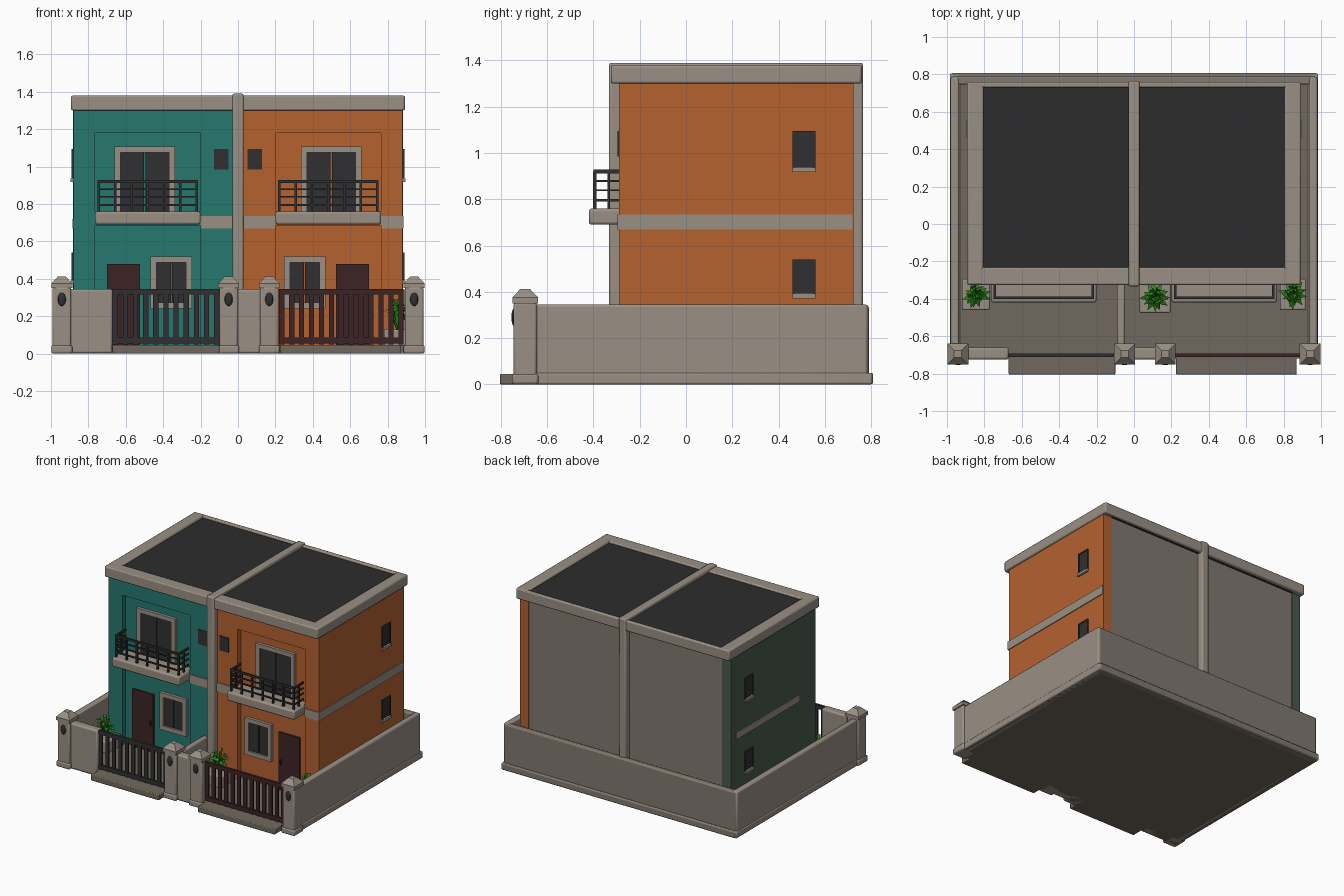
import bpy, bmesh, math, random
from mathutils import Vector, Matrix

if "Cube" in bpy.data.objects:
    bpy.data.objects.remove(bpy.data.objects["Cube"])

random.seed(4)


def mat(name, hexcol):
    m = bpy.data.materials.new(name)
    c = [int(hexcol[i:i + 2], 16) / 255 for i in (0, 2, 4)]
    m.diffuse_color = [((v + 0.055) / 1.055) ** 2.4 if v > 0.04 else v / 12.92 for v in c] + [1]
    m.use_nodes = True
    m.node_tree.nodes["Principled BSDF"].inputs["Base Color"].default_value = m.diffuse_color
    return m


STONE = mat("light stone", "9A9085")
BACK = mat("dull render", "82796F")
GROUND = mat("paving", "71695E")
TEAL = mat("teal paint", "26786F")
GREEN_GREY = mat("faded green paint", "4A5B4E")
ORANGE = mat("orange paint", "B56230")
DARK = mat("dark metal and glass", "303032")
ROOF = mat("roof felt", "2C2C2D")
MAROON = mat("dark red wood", "3D2425")
LEAF = mat("leaf green", "2F8A1C")


def finish(name, bm, m, bevel=0):
    bmesh.ops.recalc_face_normals(bm, faces=bm.faces)
    me = bpy.data.meshes.new(name)
    bm.to_mesh(me)
    bm.free()
    me.materials.append(m)
    ob = bpy.data.objects.new(name, me)
    bpy.context.collection.objects.link(ob)
    if bevel:
        mod = ob.modifiers.new("soft edges", 'BEVEL')
        mod.width, mod.segments = bevel, 2
        bpy.context.view_layer.objects.active = ob
        ob.select_set(True)
        bpy.ops.object.shade_smooth_by_angle(angle=math.radians(50))
        ob.select_set(False)
    return ob


def boxes(name, m, items, s=1, bevel=0):
    """One object of boxes (x0, x1, y0, y1, z0, z1); s=-1 mirrors in x."""
    bm = bmesh.new()
    for x0, x1, y0, y1, z0, z1 in items:
        M = Matrix.Translation((s * (x0 + x1) / 2, (y0 + y1) / 2, (z0 + z1) / 2)) @ \
            Matrix.Diagonal((abs(x1 - x0), abs(y1 - y0), abs(z1 - z0), 1))
        bmesh.ops.create_cube(bm, size=1, matrix=M)
    return finish(name, bm, m, bevel)


def opening(name, s, x0, x1, z0, z1, y, f, pane, sill=True):
    """Framed opening on a front wall at depth y."""
    a, b = y - 0.022, y + 0.01
    parts = [(x0, x0 + f, a, b, z0, z1), (x1 - f, x1, a, b, z0, z1), (x0 + f, x1 - f, a, b, z1 - f, z1)]
    if sill:
        parts.append((x0 + f, x1 - f, a, b, z0, z0 + f))
    boxes(name + "_frame", STONE, parts, s)
    mid = (x0 + x1) / 2
    boxes(name + "_shutters", pane, [(x0 + f, mid - .003, y - .009, b, z0, z1 - f),
                                     (mid + .003, x1 - f, y - .009, b, z0, z1 - f)], s)


def house(name, s, front, side):
    # painted body with recessed bays
    body = boxes(name + "_walls", front, [(0, .88, -.29, .72, .02, 1.32)], s)
    cut = boxes("bay_cutter", front, [(.2, .765, -.5, -.25, .76, 1.18), (.2, .765, -.5, -.25, .04, .685)], s)
    cut.hide_render = True
    mod = body.modifiers.new("bays", 'BOOLEAN')
    mod.object, mod.operation, mod.solver = cut, 'DIFFERENCE', 'EXACT'
    bpy.context.view_layer.objects.active = body
    bpy.ops.object.modifier_apply(modifier="bays")
    bpy.data.objects.remove(cut)
    body.data.materials.append(side)
    body.data.materials.append(BACK)
    for p in body.data.polygons:
        p.material_index = 2 if p.normal.y > .5 else 1 if p.normal.x * s > .5 and abs(p.center.x) > .87 else 0
    boxes(name + "_back_corner_paint", side, [(.81, .882, .715, .724, .03, 1.31)], s)

    # belt course
    belt = [(.03, .2, -.297, -.28, .67, .735)]
    if s > 0:
        belt += [(.765, .886, -.297, -.28, .67, .735), (.87, .886, -.29, .72, .67, .735)]
    else:
        belt += [(.87, .886, -.1, .66, .67, .72)]
    boxes(name + "_belt_course", STONE, belt, s)

    # doors and windows
    opening(name + "_balcony_door", s, .337, .66, .76, 1.107, -.25, .032, DARK, False)
    opening(name + "_front_window", s, .245, .468, .24, .52, -.25, .032, DARK)
    boxes(name + "_front_door", MAROON, [(.525, .7, -.265, -.24, .04, .48)], s)
    boxes(name + "_door_handle", DARK, [(.54, .55, -.275, -.26, .24, .28)], s)
    boxes(name + "_small_window", DARK, [(.052, .128, -.297, -.28, .985, 1.095)], s)
    for label, z0, z1 in (("upper", .925, 1.095), ("lower", .38, .54)):
        n = name + "_" + label + "_side_window"
        boxes(n, DARK, [(.87, .885, .47, .55, z0 + .015, z1 - .01)], s)
        boxes(n + "_sill", STONE, [(.87, .896, .46, .56, z0 - .008, z0 + .012)], s)
        boxes(n + "_frame", DARK, [(.87, .889, .46, .47, z0 + .012, z1), (.87, .889, .55, .56, z0 + .012, z1),
                                   (.87, .889, .47, .55, z1 - .01, z1)], s)

    # balcony slab and railing
    boxes(name + "_balcony_slab", STONE, [(.2, .765, -.42, -.24, .69, .76)], s, .012)
    rail = []
    for z, t in ((.912, .016), (.875, .008), (.835, .008), (.79, .01)):
        rail += [(.215, .75, -.4, -.388, z, z + t), (.215, .227, -.4, -.28, z, z + t), (.738, .75, -.4, -.28, z, z + t)]
    for i in range(7):
        x = .215 + i * .523 / 6
        rail.append((x, x + .012, -.401, -.387, .755, .92))
    rail += [(x, x + .012, -.34, -.328, .755, .92) for x in (.215, .738)]
    boxes(name + "_balcony_railing", DARK, rail, s)

    # flat roof
    boxes(name + "_roof", ROOF, [(.02, .81, -.235, .735, 1.3, 1.365)], s)
    boxes(name + "_side_cornice", STONE, [(.805, .893, -.325, .76, 1.3, 1.38)], s, .01)


house("left_house", -1, TEAL, GREEN_GREY)
house("right_house", 1, ORANGE, ORANGE)

# front and back cornice, party wall rib
boxes("front_back_cornice", STONE, [(-.885, .885, -.325, -.232, 1.3, 1.379), (-.885, .885, .73, .76, 1.3, 1.379)], 1, .008)
boxes("party_wall_rib", STONE, [(-.03, .03, -.333, .765, .03, 1.39)], 1, .01)

# plot slab, kerb and steps
boxes("plot_slab", GROUND, [(-.975, .975, -.72, .795, 0, .045)])
boxes("side_kerbs", STONE, [(-.985, -.93, -.7, .805, 0, .05), (.93, .985, -.7, .805, 0, .05)], 1, .008)
boxes("back_kerb", BACK, [(-.975, .975, .75, .808, 0, .05)], 1, .008)
boxes("gate_steps", GROUND, [(-.67, -.1, -.805, -.62, 0, .045), (.225, .87, -.805, -.62, 0, .045)], 1, .006)

# boundary walls
boxes("side_walls", STONE, [(-.98, -.935, -.68, .785, .02, .345), (.935, .98, -.68, .785, .02, .345)], 1, .01)
boxes("back_wall", BACK, [(-.972, .972, .745, .79, .02, .342)], 1, .01)
boxes("front_walls", STONE, [(-.91, -.67, -.725, -.66, 0, .345), (-.02, .14, -.725, -.66, 0, .345)], 1, .012)
boxes("yard_divider", STONE, [(-.09, -.05, -.66, -.27, .03, .3)], 1, .008)

# gate posts with pyramid caps and oval lamps
for i, x in enumerate((-.942, -.05, .167, .942)):
    boxes("gate_post_%d" % i, STONE, [(x - .05, x + .05, -.745, -.645, 0, .355),
                                      (x - .056, x + .056, -.752, -.638, 0, .045)], 1, .01)
    bm = bmesh.new()
    for r, z0, z1, r2 in ((.056, .35, .375, .056), (.056, .375, .413, .02)):
        bmesh.ops.create_cone(bm, cap_ends=True, segments=4, radius1=r * 2 ** .5, radius2=r2 * 2 ** .5, depth=z1 - z0,
                              matrix=Matrix.Translation((x, -.695, (z0 + z1) / 2)) @ Matrix.Rotation(math.pi / 4, 4, 'Z'))
    finish("post_cap_%d" % i, bm, STONE)
    bm = bmesh.new()
    bmesh.ops.create_uvsphere(bm, u_segments=12, v_segments=8, radius=1,
                              matrix=Matrix.Translation((x, -.745, .29)) @ Matrix.Diagonal((.022, .01, .036, 1)))
    finish("post_lamp_%d" % i, bm, DARK)

# slatted gates
for name, x0, x1, m, n in (("left_gate", -.67, -.1, DARK, 11), ("right_gate", .22, .885, MAROON, 13)):
    parts = [(x0, x1, -.71, -.692, .315, .345), (x0, x1, -.71, -.692, .055, .085)]
    step = (x1 - x0 - .028) / (n - 1)
    parts += [(x0 + i * step, x0 + i * step + .028, -.707, -.695, .05, .34) for i in range(n)]
    boxes(name, m, parts)

# planters with leafy plants
for i, (x, y, w) in enumerate(((-.845, -.375, .075), (.112, -.39, .083), (.85, -.375, .07))):
    boxes("planter_%d" % i, STONE, [(x - w, x + w, y - .085, y + .08, .03, .13)], 1, .008)
    bm = bmesh.new()
    for k in range(34):
        a = k * 2.4 + random.uniform(-.2, .2)
        out = random.uniform(.03, .085)
        top = .15 + random.uniform(.03, .13) * (1.3 - out * 8)
        d, side = Vector((math.cos(a), math.sin(a), 0)), Vector((-math.sin(a), math.cos(a), 0))
        c = Vector((x, y, 0))
        base = c + Vector((0, 0, .12))
        mid = c + d * out * .55 + Vector((0, 0, top + .02))
        tip = c + d * out + Vector((0, 0, top))
        v = [bm.verts.new(p) for p in (base, mid + side * .014, tip, mid - side * .014)]
        bm.faces.new((v[0], v[1], v[3]))
        bm.faces.new((v[1], v[2], v[3]))
    finish("plant_%d" % i, bm, LEAF)
